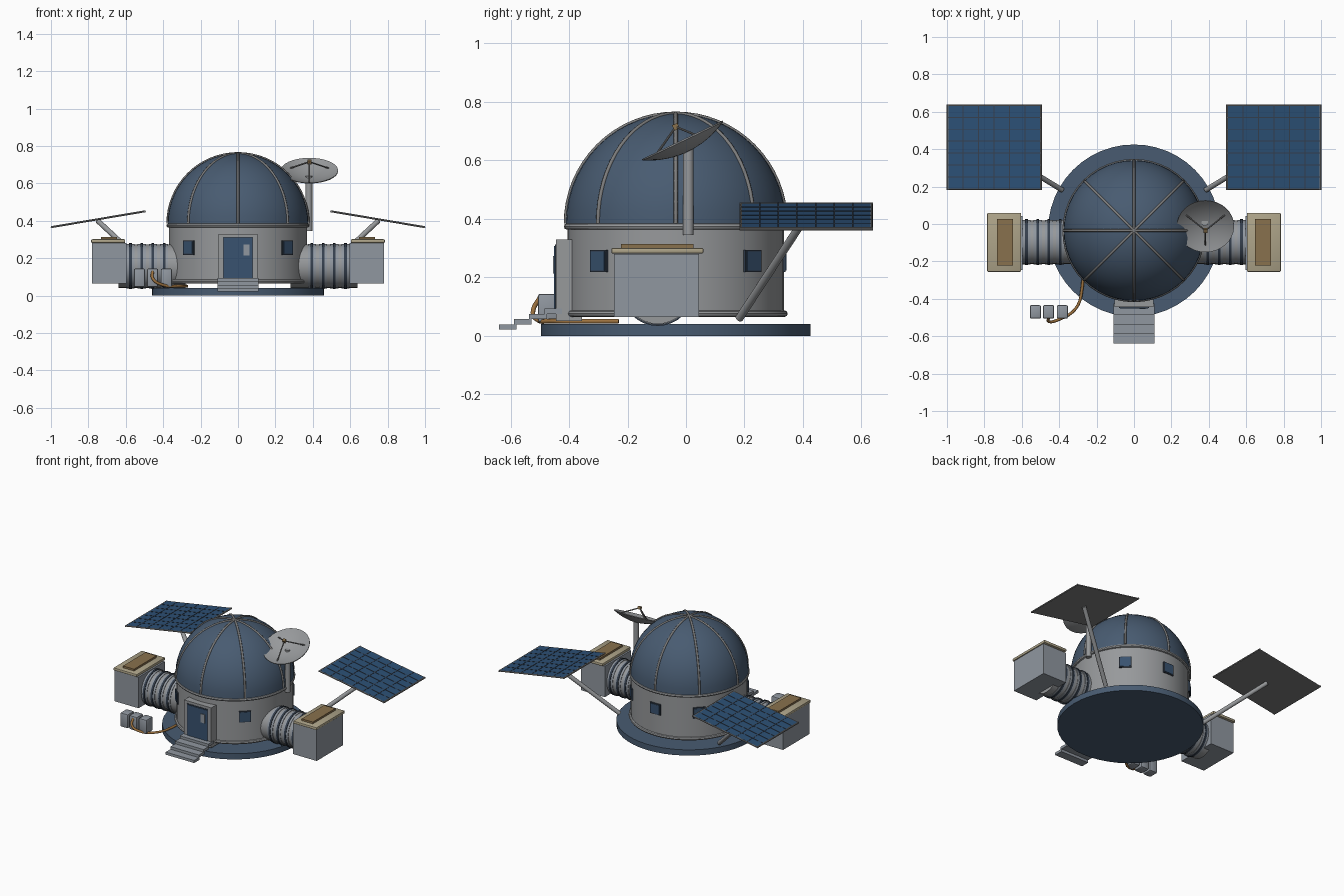
import bpy, bmesh
from math import sin, cos, pi, radians, sqrt
from mathutils import Matrix, Vector

default = bpy.data.objects.get("Cube")
if default:
    bpy.data.objects.remove(default, do_unlink=True)


def colour(name, r, g, b):
    m = bpy.data.materials.new(name)
    m.use_nodes = True
    m.diffuse_color = (r, g, b, 1)
    m.node_tree.nodes["Principled BSDF"].inputs["Base Color"].default_value = (r, g, b, 1)
    return m


SLATE = colour("slate blue", .065, .105, .165)
GREY = colour("wall grey", .31, .32, .33)
STEEL = colour("cool steel", .28, .31, .35)
TRIM = colour("trim grey", .20, .20, .20)
DARK = colour("dark seam", .035, .05, .075)
GLASS = colour("window blue", .04, .085, .16)
CELL = colour("solar blue", .025, .08, .18)
SAND = colour("sand", .42, .37, .25)
BROWN = colour("brown", .25, .165, .075)
HOSE = colour("hose orange", .34, .17, .05)

CY = -.035                      # depth of the habitat's axis
made = []


def add(name, bm, mat, matrix=Matrix()):
    bmesh.ops.recalc_face_normals(bm, faces=bm.faces)
    mesh = bpy.data.meshes.new(name)
    bm.to_mesh(mesh)
    bm.free()
    mesh.materials.append(mat)
    ob = bpy.data.objects.new(name, mesh)
    ob.matrix_world = matrix
    bpy.context.collection.objects.link(ob)
    made.append(ob)
    return ob


def box(name, centre, size, mat, matrix=Matrix(), bevel=0):
    bm = bmesh.new()
    bmesh.ops.create_cube(bm, size=1)
    bmesh.ops.scale(bm, vec=size, verts=bm.verts)
    if bevel:
        bmesh.ops.bevel(bm, geom=bm.edges[:], offset=bevel, segments=2,
                        affect='EDGES', profile=.5)
    bmesh.ops.translate(bm, vec=centre, verts=bm.verts)
    return add(name, bm, mat, matrix)


def rod(name, p, q, r, mat, sides=16, matrix=Matrix()):
    p, q = Vector(p), Vector(q)
    bm = bmesh.new()
    turn = Vector((0, 0, 1)).rotation_difference(q - p).to_matrix().to_4x4()
    bmesh.ops.create_cone(bm, cap_ends=True, segments=sides, radius1=r, radius2=r,
                          depth=(q - p).length,
                          matrix=Matrix.Translation((p + q) / 2) @ turn)
    return add(name, bm, mat, matrix)


def lathe(name, profile, mat, matrix, steps=48):
    bm = bmesh.new()
    vs = [bm.verts.new((r, 0, z)) for r, z in profile]
    es = [bm.edges.new(pair) for pair in zip(vs, vs[1:])]
    bmesh.ops.spin(bm, geom=vs + es, cent=(0, 0, 0), axis=(0, 0, 1),
                   angle=2 * pi, steps=steps)
    bmesh.ops.remove_doubles(bm, verts=bm.verts, dist=1e-5)
    return add(name, bm, mat, matrix)


def ring(name, radius, r, mat, matrix):
    loop = [(radius + r * cos(k * pi / 4), r * sin(k * pi / 4)) for k in range(9)]
    return lathe(name, loop, mat, matrix)


def tube(name, points, r, mat, kind='POLY'):
    cu = bpy.data.curves.new(name, 'CURVE')
    cu.dimensions = '3D'
    cu.bevel_depth = r
    cu.bevel_resolution = 2
    cu.resolution_u = 6
    cu.use_fill_caps = True
    sp = cu.splines.new(kind)
    if kind == 'BEZIER':
        sp.bezier_points.add(len(points) - 1)
        for b, p in zip(sp.bezier_points, points):
            b.co = p
            b.handle_left_type = b.handle_right_type = 'AUTO'
    else:
        sp.points.add(len(points) - 1)
        for b, p in zip(sp.points, points):
            b.co = (*p, 1)
    cu.materials.append(mat)
    ob = bpy.data.objects.new(name, cu)
    bpy.context.collection.objects.link(ob)


def at(z):
    return Matrix.Translation((0, CY, z))


# Foundation, drum wall and dome
rod("foundation", (0, CY, 0), (0, CY, .04), .46, SLATE, 48)
rod("drum_wall", (0, CY, .065), (0, CY, .375), .37, GREY, 48)
ring("lower_ring", .372, .011, GREY, at(.076))
ring("upper_ring", .372, .011, GREY, at(.374))
R = .376
quarter = [(R * cos(k * pi / 28), R * sin(k * pi / 28)) for k in range(14)]
lathe("dome", [(0, 0)] + quarter + [(0, R)], SLATE, at(.384))
for i in range(4):
    a = i * pi / 4
    arc = [(R * cos(t) * cos(a), CY + R * cos(t) * sin(a), .384 + R * sin(t))
           for t in (k * pi / 32 for k in range(33))]
    tube("dome_rib", arc, .007, TRIM)

# Windows around the wall: dark surround with a glass pane
for deg in (45, 90, 135, 225, 315):
    spin = at(.256) @ Matrix.Rotation(radians(deg), 4, 'Z')
    box("window_surround", (.366, 0, 0), (.02, .078, .076), DARK, spin)
    box("window_pane", (.373, 0, 0), (.012, .066, .064), GLASS, spin)

# Entrance: porch, recessed-looking door with small panel, and steps
box("porch", (0, -.40, .19), (.21, .09, .28), GREY)
box("door_seam", (0, -.445, .2), (.162, .006, .226), DARK)
box("door", (0, -.447, .2), (.15, .008, .214), GLASS)
box("door_panel", (.045, -.451, .243), (.032, .009, .06), STEEL)
for i in range(4):
    box("step", (0, -.61 + .052 * i, .03 + .018 * i), (.22, .06, .018), STEEL)

for s, side in ((1, "left"), (-1, "right")):
    # Ribbed tunnel and side module
    rod(side + "_tunnel", (s * .28, -.097, .157), (s * .64, -.097, .157), .116, GREY, 32)
    for k in range(4):
        x = s * (.395 + .06 * k)
        rod(side + "_tunnel_band", (x - .022, -.097, .157), (x + .022, -.097, .157),
            .119, STEEL, 32)
        rod(side + "_tunnel_seam", (x - .007, -.097, .157), (x + .007, -.097, .157),
            .123, DARK, 32)
    box(side + "_module", (s * .688, -.101, .172), (.184, .29, .216), STEEL)
    box(side + "_module_lid", (s * .694, -.098, .291), (.182, .315, .02), SAND, bevel=.006)
    box(side + "_lid_panel", (s * .69, -.098, .306), (.086, .248, .016), BROWN)

    # Solar panel on its slanted strut
    tilt = Matrix.Translation((s * .747, .411, .408)) @ Matrix.Rotation(s * radians(9.6), 4, 'Y')
    L, W = .504, .446
    box(side + "_panel_back", (0, 0, -.002), (L, W, .006), TRIM, tilt)
    box(side + "_panel_cells", (0, 0, .002), (L - .006, W - .006, .004), CELL, tilt)
    for k in range(1, 6):
        box(side + "_panel_column", (L * (k / 6 - .5), 0, .004), (.005, W, .003), DARK, tilt)
    for k in range(1, 7):
        box(side + "_panel_row", (0, W * (k / 7 - .5), .004), (L, .005, .003), DARK, tilt)
    for e in (-.5, .5):
        rod(side + "_panel_end", (e * L, -W / 2 - .005, 0), (e * L, W / 2 + .005, 0),
            .006, TRIM, 8, tilt)
        rod(side + "_panel_edge", (-L / 2, e * W, 0), (L / 2, e * W, 0), .005, TRIM, 8, tilt)
    rod(side + "_panel_strut", (s * .385, .182, .06), (s * .75, .405, .4), .014, GREY)

# Antenna: mast, tilted dish, tripod and feed
rod("antenna_mast", (.379, .008, .345), (.379, .008, .64), .018, GREY)
aim = Matrix.Translation((.382, -.013, .67)) @ Matrix.Rotation(radians(25.6), 4, 'X')
RD, DEPTH = .153, .04
bowl = [(RD * k / 8, DEPTH * ((k / 8) ** 2 - 1)) for k in range(9)]
under = [(r, z - .005) for r, z in reversed(bowl)]
lathe("dish", bowl + under, GREY, aim, 32)
for deg in (30, 150, 270):
    a = radians(deg)
    foot = (.118 * cos(a), .118 * sin(a), -.016)
    rod("dish_tripod", foot, (0, 0, .05), .004, TRIM, 8, aim)
box("dish_feed", (0, 0, .05), (.02, .02, .02), BROWN, aim)

# Supply canisters and hose
for x in (-.527, -.457, -.383):
    box("canister", (x, -.47, .095), (.06, .072, .098), STEEL, bevel=.008)
tube("supply_hose", [(-.457, -.50, .13), (-.455, -.522, .09), (-.40, -.51, .056),
                     (-.31, -.45, .051), (-.277, -.34, .05), (-.275, -.23, .05)],
     .008, HOSE, 'BEZIER')

# Smooth the round parts and keep edges sharp
bpy.ops.object.select_all(action='DESELECT')
for ob in made:
    ob.select_set(True)
bpy.context.view_layer.objects.active = made[0]
bpy.ops.object.shade_smooth_by_angle(angle=radians(35))
